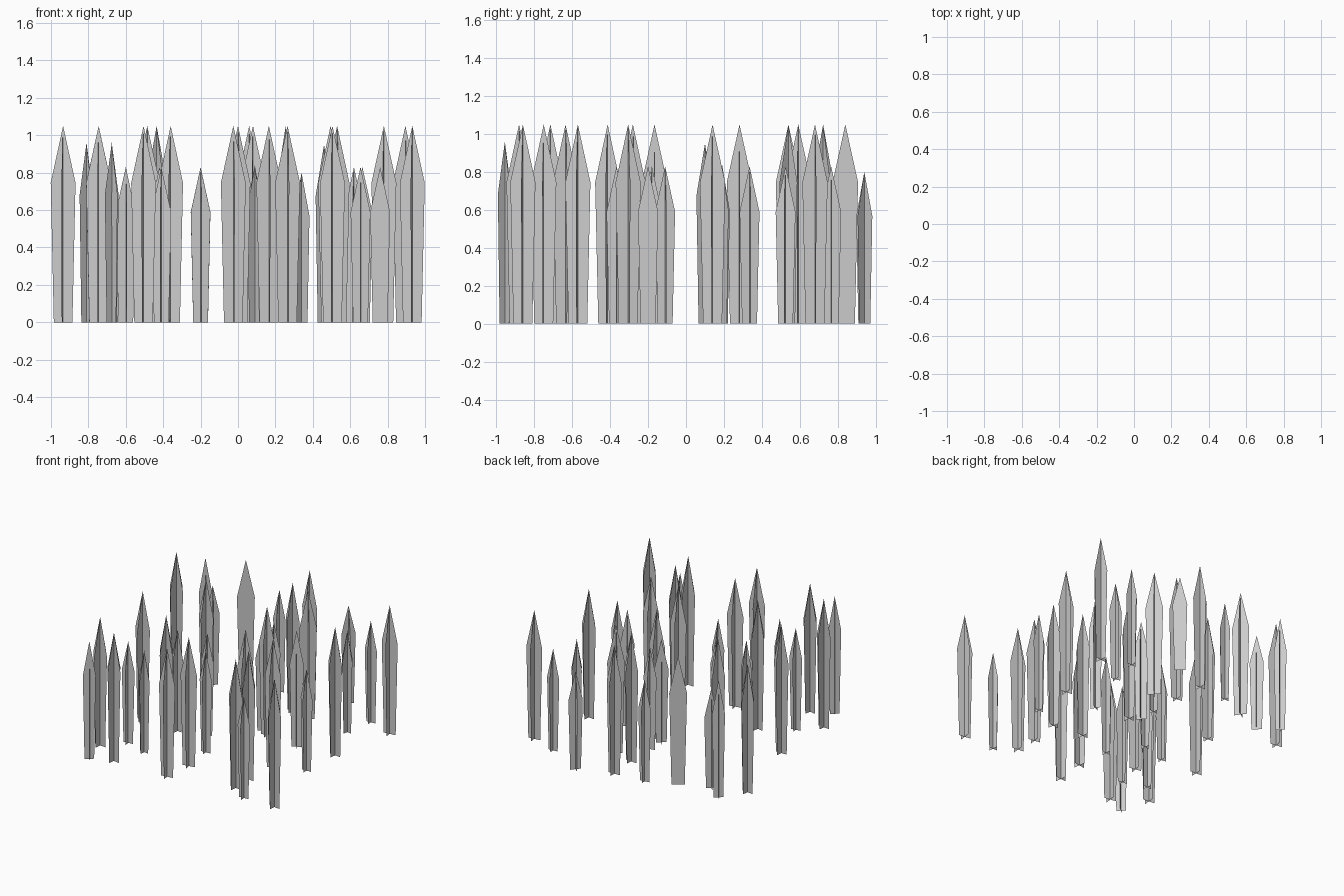
import bpy, bmesh, random
from math import cos, sin, radians

if "Cube" in bpy.data.objects:
    bpy.data.objects.remove(bpy.data.objects["Cube"])

random.seed(4)

# Tuft positions (x, y), grouped by kind
TALL = [(-.745, -.715), (-.505, -.88), (-.745, -.166), (-.935, .54), (-.36, -.413),
        (-.485, .282), (0, -.635), (-.025, -.88), (.895, .68), (.78, .14), (.06, .84),
        (.08, .592), (.932, -.86), (.495, -.57), (.505, -.75), (.53, -.305),
        (.265, -.28), (.165, .14)]
SHORT = [(-.6, -.56), (-.41, -.625), (-.42, -.18), (-.035, -.366), (-.2, .82),
         (-.2, -.11), (.09, .335), (.62, .525), (.665, .765), (.655, -.86), (.76, -.2)]
# Tufts turned well off the axes: x, y, height, half width, angle
TURNED = [(-.675, -.955, .96, .048, 40), (-.81, .737, .96, .048, 40),
          (.34, .94, .8, .055, 50), (-.67, .63, .81, .053, 45),
          (-.435, .723, 1.05, .066, 35), (.255, .54, 1.05, .066, 45),
          (.46, .1, .95, .052, 30), (.09, .19, .84, .053, 40)]


def blade(bm, x, y, h, w, deg):
    """Pointed five-sided upright card."""
    c, s = cos(radians(deg)), sin(radians(deg))
    profile = [(-.75, 0), (.75, 0), (1, .71), (0, 1), (-1, .71)]
    bm.faces.new([bm.verts.new((x + u * w * c, y + u * w * s, v * h)) for u, v in profile])


def make_tufts(name, tufts):
    """Two cards at right angles for each tuft."""
    bm = bmesh.new()
    for x, y, h, w, a in tufts:
        blade(bm, x, y, h, w, a)
        blade(bm, x, y, h, w, a + 90)
    mesh = bpy.data.meshes.new(name)
    bm.to_mesh(mesh)
    bm.free()
    bpy.context.collection.objects.link(bpy.data.objects.new(name, mesh))


def scatter(points, h, w):
    return [(x, y, h, w, random.uniform(-12, 12)) for x, y in points]


make_tufts("tall_grass_tufts", scatter(TALL, 1.05, .067))
make_tufts("short_grass_tufts", scatter(SHORT, .83, .053))
make_tufts("turned_grass_tufts", TURNED)
